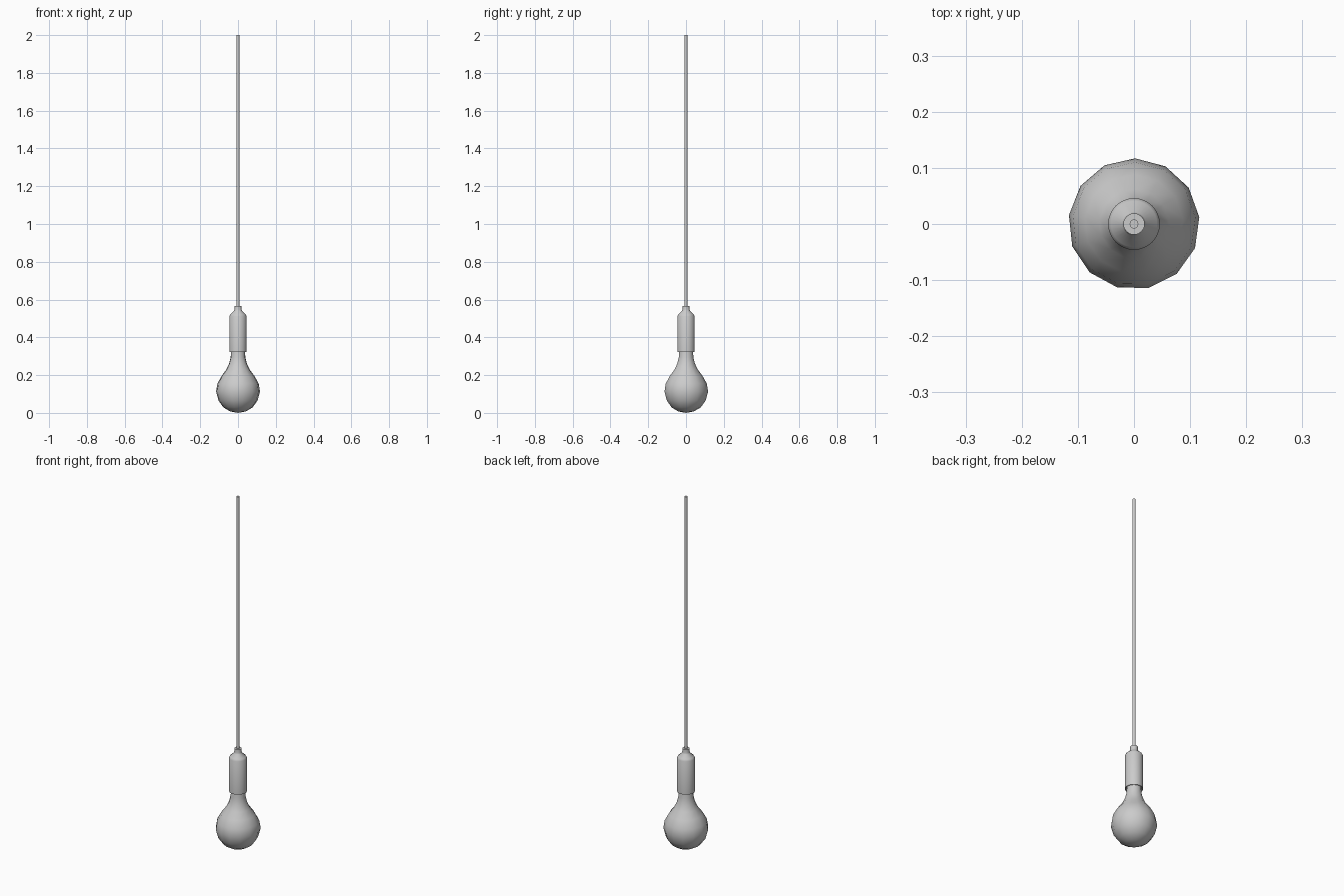
import bpy, bmesh, math

if "Cube" in bpy.data.objects:
    bpy.data.objects.remove(bpy.data.objects["Cube"])


def lathe(name, profile, sides, phase=0.0, angle=40):
    """Revolve (radius, height) points about z; ends on radius 0 become poles."""
    bm = bmesh.new()
    rings = []
    for r, z in profile:
        if r == 0:
            rings.append([bm.verts.new((0, 0, z))] * sides)
        else:
            rings.append([bm.verts.new((r * math.cos(phase + math.tau * i / sides),
                                        r * math.sin(phase + math.tau * i / sides), z))
                          for i in range(sides)])
    for low, high in zip(rings, rings[1:]):
        for i in range(sides):
            j = (i + 1) % sides
            bm.faces.new(dict.fromkeys((low[i], low[j], high[j], high[i])))
    bmesh.ops.recalc_face_normals(bm, faces=bm.faces)
    mesh = bpy.data.meshes.new(name)
    bm.to_mesh(mesh)
    bm.free()
    obj = bpy.data.objects.new(name, mesh)
    bpy.context.collection.objects.link(obj)
    bpy.ops.object.select_all(action='DESELECT')
    obj.select_set(True)
    bpy.context.view_layer.objects.active = obj
    bpy.ops.object.shade_smooth_by_angle(angle=math.radians(angle))
    return obj


# Glass bulb: coarse globe flowing into a narrow neck
lathe("bulb", [(0, 0), (0.042, 0.008), (0.078, 0.029), (0.104, 0.065),
               (0.117, 0.113), (0.110, 0.155), (0.088, 0.195), (0.062, 0.23),
               (0.047, 0.262), (0.039, 0.295), (0.037, 0.335), (0, 0.335)],
      13, phase=math.radians(6), angle=60)

# Socket: straight sleeve, tapered shoulder and cord collar
lathe("socket", [(0, 0.328), (0.042, 0.328), (0.042, 0.323), (0.046, 0.323),
                 (0.046, 0.512), (0.041, 0.522), (0.021, 0.54),
                 (0.019, 0.547), (0.019, 0.567), (0, 0.567)], 32, angle=35)

# Hanging cord
lathe("cord", [(0, 0.56), (0.008, 0.56), (0.008, 2.0), (0, 2.0)], 10, angle=50)
